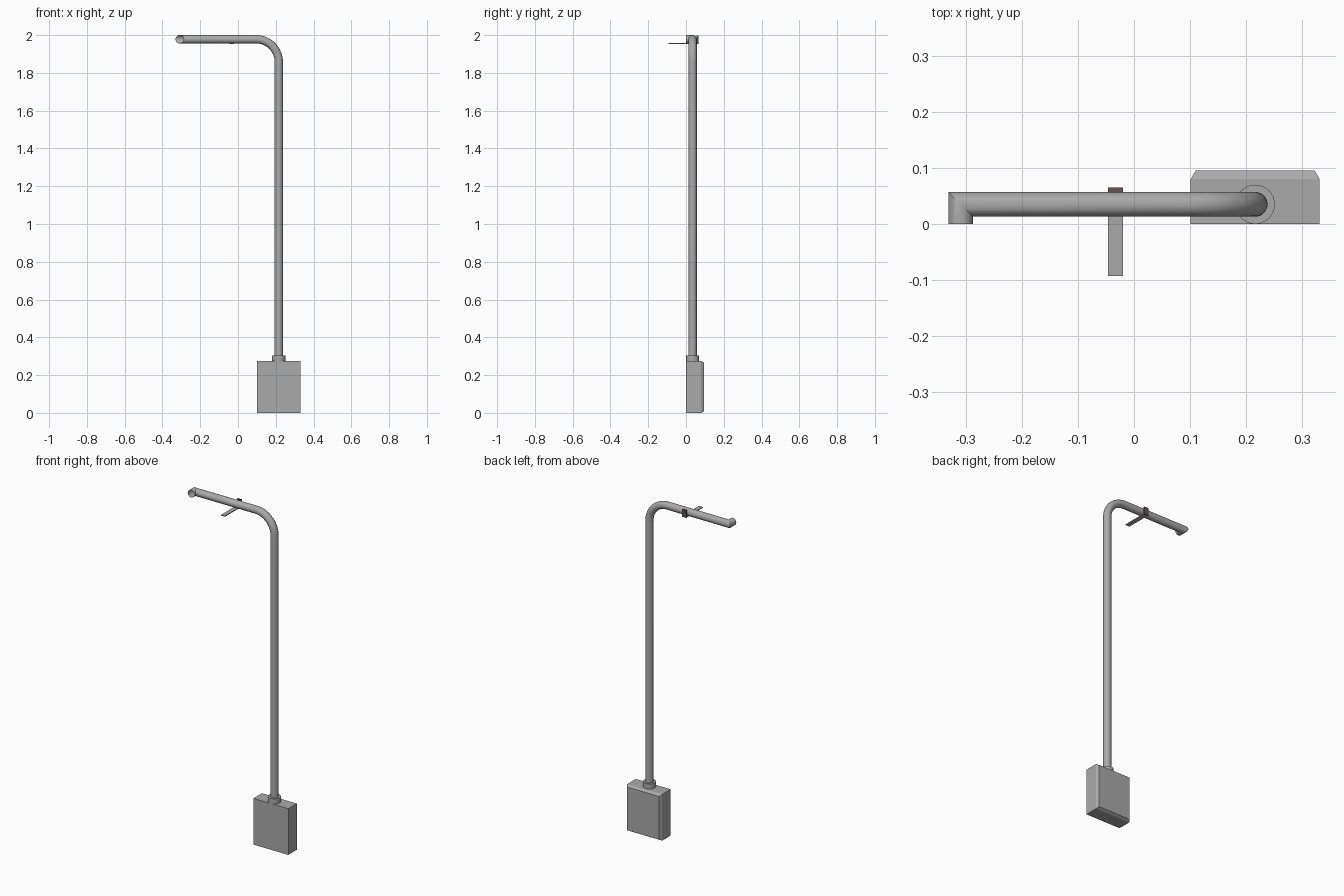
import bpy, bmesh, math
from mathutils import Vector

if "Cube" in bpy.data.objects:
    bpy.data.objects.remove(bpy.data.objects["Cube"])


def material(name, r, g, b):
    m = bpy.data.materials.new(name)
    m.diffuse_color = (r, g, b, 1)
    m.use_nodes = True
    m.node_tree.nodes["Principled BSDF"].inputs["Base Color"].default_value = m.diffuse_color
    return m


GREY = material("grey metal", 0.40, 0.40, 0.40)
DARK = material("dark brown metal", 0.13, 0.09, 0.085)


def finish(name, bm, mat, smooth=False):
    bmesh.ops.recalc_face_normals(bm, faces=bm.faces)
    me = bpy.data.meshes.new(name)
    bm.to_mesh(me)
    bm.free()
    me.materials.append(mat)
    ob = bpy.data.objects.new(name, me)
    bpy.context.collection.objects.link(ob)
    if smooth:
        bpy.ops.object.select_all(action='DESELECT')
        ob.select_set(True)
        bpy.context.view_layer.objects.active = ob
        bpy.ops.object.shade_smooth_by_angle(angle=math.radians(30))
    return ob


def loft(bm, rings):
    rings = [[bm.verts.new(p) for p in r] for r in rings]
    for a, b in zip(rings, rings[1:]):
        for i in range(len(a)):
            j = (i + 1) % len(a)
            bm.faces.new((a[i], a[j], b[j], b[i]))
    return rings


def box(name, lo, hi, mat):
    bm = bmesh.new()
    bmesh.ops.create_cube(bm, size=1)
    for v in bm.verts:
        v.co = Vector([lo[i] + (v.co[i] + 0.5) * (hi[i] - lo[i]) for i in range(3)])
    return finish(name, bm, mat)


# Base box with a chamfered rear face
def rect(y, d):
    return [(0.101 + d, y, d), (0.331 - d, y, d),
            (0.331 - d, y, 0.275 - d), (0.101 + d, y, 0.275 - d)]


bm = bmesh.new()
r = loft(bm, [rect(0, 0), rect(0.08, 0), rect(0.095, 0.009)])
bm.faces.new(r[0])
bm.faces.new(r[-1])
finish("base_box", bm, GREY)

# Collar where the pole enters the box
PX, PY, RAD, N = 0.216, 0.035, 0.022, 32
bm = bmesh.new()
r = loft(bm, [[(PX + 0.035 * math.cos(k * math.tau / N),
                PY + 0.035 * math.sin(k * math.tau / N), z) for k in range(N)]
              for z in (0.27, 0.305)])
bm.faces.new(r[0])
bm.faces.new(r[1])
finish("pole_collar", bm, GREY, True)

# Pipe path: upright, rounded bend, arm, mitred elbow, open spout
BEND, TOP = 0.12, 1.978
path = [Vector((PX, PY, 0.28))]
for k in range(17):
    a = k / 16 * math.pi / 2
    path.append(Vector((PX - BEND + BEND * math.cos(a), PY,
                        TOP - BEND + BEND * math.sin(a))))
path += [Vector((-0.309, PY, TOP)), Vector((-0.309, 0, TOP))]

# Project each ring along its segment onto the mitre plane of the next corner
ring = [path[0] + Vector((RAD * math.cos(k * math.tau / N),
                          RAD * math.sin(k * math.tau / N), 0)) for k in range(N)]
rings = [ring]
for i in range(1, len(path)):
    d = (path[i] - path[i - 1]).normalized()
    nxt = (path[i + 1] - path[i]).normalized() if i + 1 < len(path) else d
    n = (d + nxt).normalized()
    ring = [p + d * ((path[i] - p).dot(n) / d.dot(n)) for p in ring]
    rings.append(ring)
bm = bmesh.new()
loft(bm, rings)
finish("pole_and_arm", bm, GREY, True)

# Lever plate below the arm and its rear tab
box("lever_plate", (-0.046, -0.093, 1.954), (-0.020, 0.058, 1.959), GREY)
box("rear_tab", (-0.046, 0.056, 1.954), (-0.020, 0.065, 1.998), DARK)
